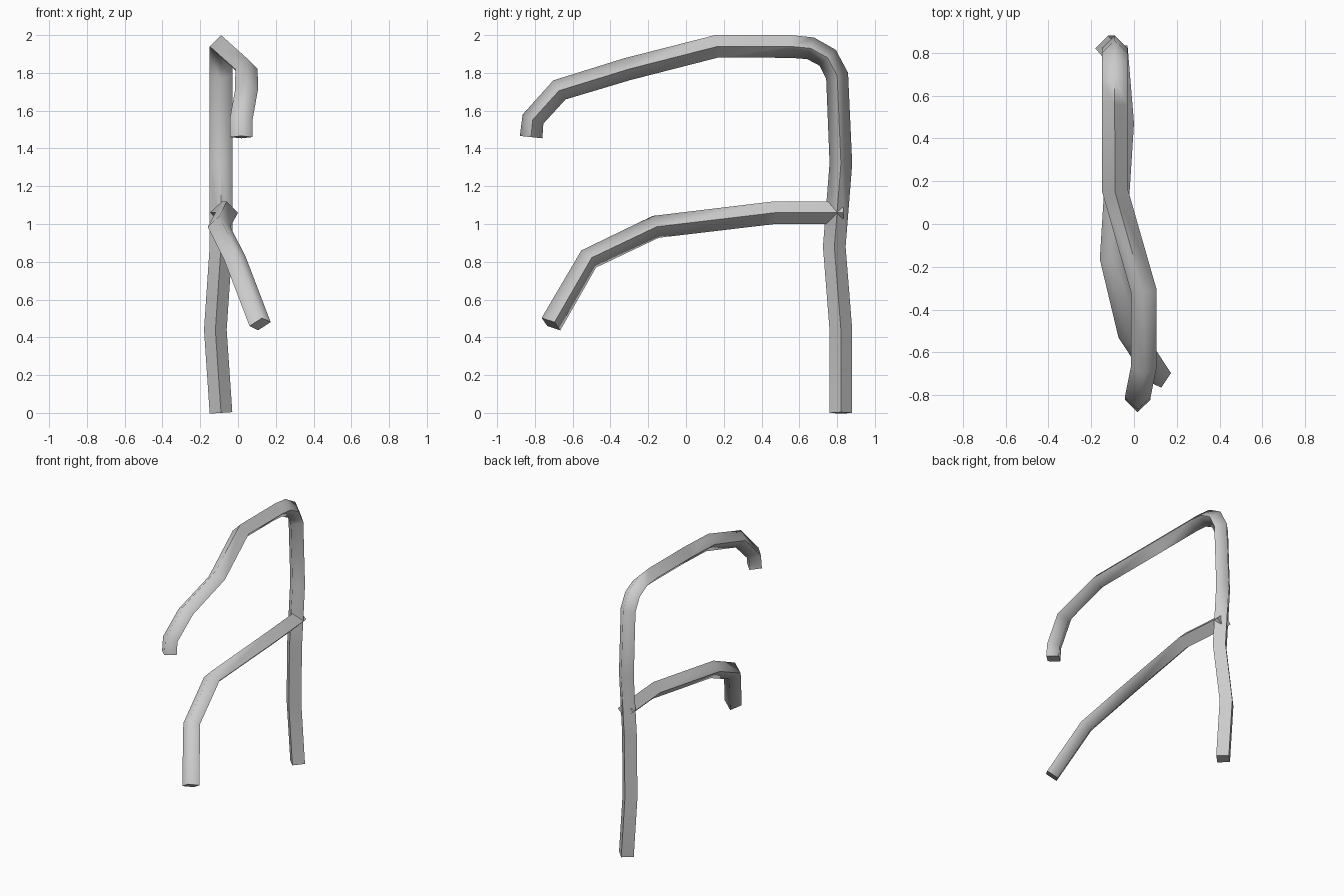
import bpy

cube = bpy.data.objects.get("Cube")
if cube:
    bpy.data.objects.remove(cube, do_unlink=True)

# Plain grey for the whole frame
grey = bpy.data.materials.new("plain grey")
grey.use_nodes = True
colour = (0.6, 0.6, 0.6, 1)
grey.diffuse_color = colour
grey.node_tree.nodes["Principled BSDF"].inputs["Base Color"].default_value = colour


def tube(name, points, radius=0.06):
    """Sweep a four-sided, smooth-shaded tube along a path."""
    curve = bpy.data.curves.new(name, "CURVE")
    curve.dimensions = "3D"
    curve.twist_mode = "MINIMUM"
    curve.bevel_depth = radius
    curve.bevel_resolution = 0
    curve.use_fill_caps = True
    spline = curve.splines.new("POLY")
    spline.points.add(len(points) - 1)
    for target, point in zip(spline.points, points):
        target.co = (*point, 1)
    spline.use_smooth = True
    obj = bpy.data.objects.new(name, curve)
    bpy.context.collection.objects.link(obj)
    curve.materials.append(grey)
    # Turn the sweep into a mesh
    bpy.ops.object.select_all(action="DESELECT")
    obj.select_set(True)
    bpy.context.view_layer.objects.active = obj
    bpy.ops.object.convert(target="MESH")
    # Smooth sides, flat end caps
    mesh = bpy.context.object.data
    ends = [mesh.vertices[0].co.copy(), mesh.vertices[-1].co.copy()]
    bpy.ops.object.shade_smooth_by_angle(angle=1.56)
    return bpy.context.object


# Post that bends over into the upper arm
tube("post_and_upper_arm", [
    (-0.09, 0.82, 0), (-0.12, 0.82, 0.44), (-0.09, 0.785, 0.88),
    (-0.09, 0.82, 1.32), (-0.09, 0.80, 1.785), (-0.09, 0.75, 1.88),
    (-0.09, 0.66, 1.93), (-0.09, 0.555, 1.94), (-0.09, 0.16, 1.94),
    (0.045, -0.31, 1.82), (0.045, -0.67, 1.71), (0.017, -0.81, 1.555),
    (0.017, -0.82, 1.46),
])

# Lower arm branching off the post
tube("lower_arm", [
    (-0.09, 0.83, 1.06), (-0.06, 0.47, 1.06), (-0.1, -0.16, 0.985),
    (-0.015, -0.515, 0.815), (0.117, -0.715, 0.47),
])
